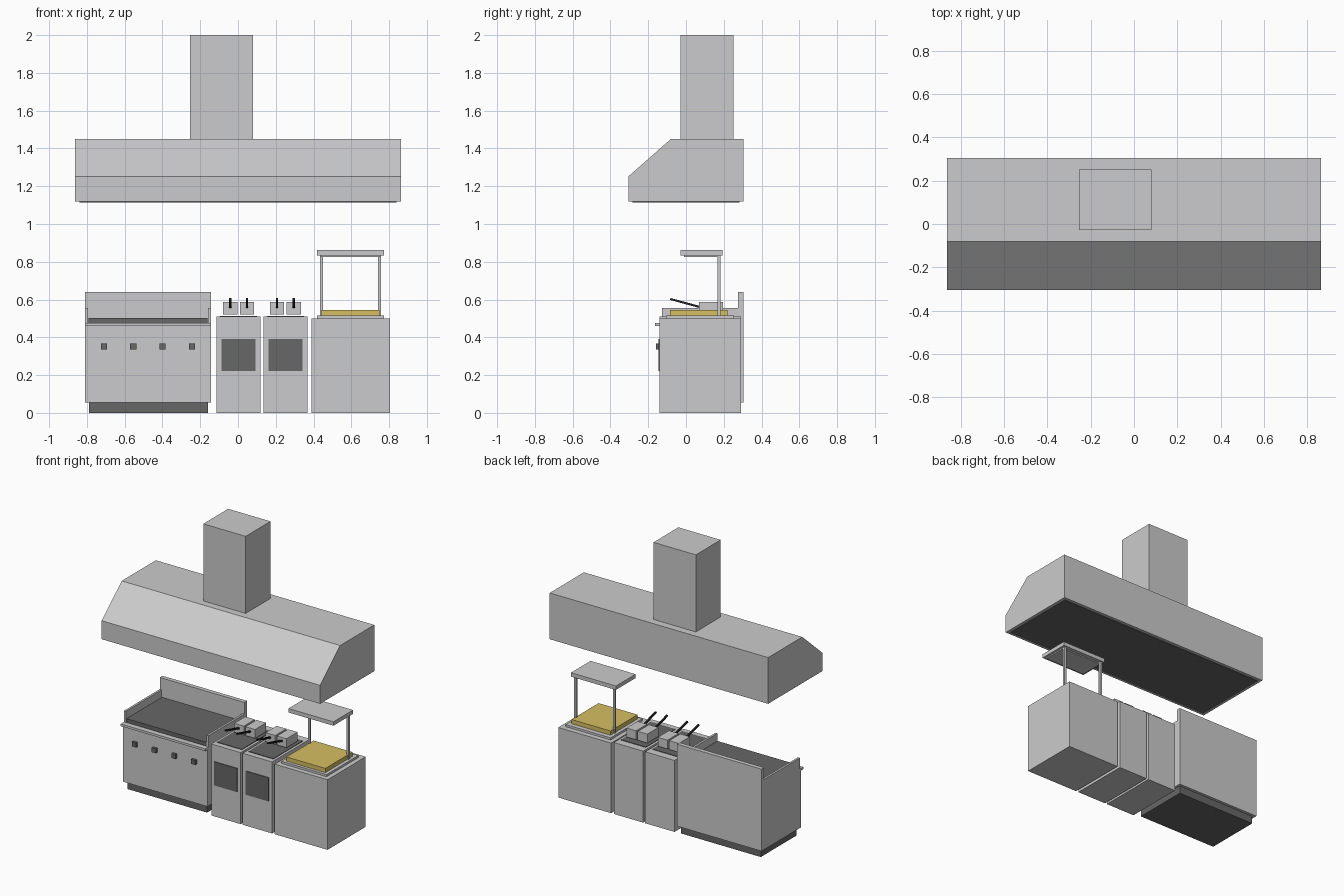
import bpy, bmesh
from mathutils import Vector

cube = bpy.data.objects.get("Cube")
if cube:
    bpy.data.objects.remove(cube, do_unlink=True)


def material(name, rgb):
    m = bpy.data.materials.new(name)
    m.use_nodes = True
    m.diffuse_color = (*rgb, 1)
    m.node_tree.nodes["Principled BSDF"].inputs["Base Color"].default_value = (*rgb, 1)
    return m


steel = material("brushed steel", (0.6, 0.6, 0.61))
dark = material("dark iron", (0.135, 0.135, 0.135))
black = material("black grip", (0.02, 0.02, 0.02))
golden = material("golden food", (0.68, 0.52, 0.12))


def finish(name, bm, mat):
    bmesh.ops.recalc_face_normals(bm, faces=bm.faces[:])
    mesh = bpy.data.meshes.new(name)
    bm.to_mesh(mesh)
    bm.free()
    mesh.materials.append(mat)
    obj = bpy.data.objects.new(name, mesh)
    bpy.context.collection.objects.link(obj)
    return obj


def box(name, x, y, z, mat):
    """Box from (min, max) ranges on each axis."""
    bm = bmesh.new()
    bmesh.ops.create_cube(bm, size=1)
    for v in bm.verts:
        v.co = Vector(r[0] if c < 0 else r[1] for c, r in zip(v.co, (x, y, z)))
    return finish(name, bm, mat)


def extrude_x(name, profile, x, mat):
    """Extrude a (y, z) profile along x."""
    bm = bmesh.new()
    face = bm.faces.new([bm.verts.new((x[0], y, z)) for y, z in profile])
    ext = bmesh.ops.extrude_face_region(bm, geom=[face])["geom"]
    bmesh.ops.translate(bm, vec=(x[1] - x[0], 0, 0),
                        verts=[g for g in ext if isinstance(g, bmesh.types.BMVert)])
    return finish(name, bm, mat)


# Extraction hood and duct
extrude_x("hood", [(-0.305, 1.12), (0.305, 1.12), (0.305, 1.45), (-0.08, 1.45), (-0.305, 1.252)],
          (-0.862, 0.862), steel)
box("hood_filter", (-0.84, 0.84), (-0.283, 0.283), (1.115, 1.122), dark)
box("hood_duct", (-0.254, 0.08), (-0.028, 0.252), (1.45, 2.0), steel)

# Griddle
gx = (-0.81, -0.143)
box("griddle_plinth", (-0.79, -0.16), (-0.12, 0.285), (0, 0.056), dark)
box("griddle_body", gx, (-0.14, 0.3), (0.055, 0.475), steel)
box("griddle_plate", (-0.792, -0.161), (-0.125, 0.275), (0.475, 0.503), dark)
box("griddle_backsplash", gx, (0.275, 0.305), (0.055, 0.64), steel)
box("griddle_rail", gx, (-0.165, -0.139), (0.46, 0.476), steel)
for side, x in (("right", gx[0]), ("left", gx[1] - 0.015)):
    box(side + "_griddle_guard", (x, x + 0.015), (-0.127, 0.276), (0.474, 0.556), steel)
for i in range(4):
    x = -0.71 + i * 0.1555
    box(f"griddle_knob_{i + 1}", (x - 0.016, x + 0.016), (-0.158, -0.138), (0.336, 0.368), dark)

# Two fryers, each with a door window, oil well and a pair of baskets
for n, cx in enumerate((0.003, 0.251), 1):
    box(f"fryer_{n}_body", (cx - 0.116, cx + 0.116), (-0.14, 0.29), (0, 0.51), steel)
    box(f"fryer_{n}_window", (cx - 0.09, cx + 0.09), (-0.145, -0.139), (0.223, 0.392), dark)
    box(f"fryer_{n}_oil_well", (cx - 0.098, cx + 0.098), (-0.1, 0.235), (0.508, 0.514), dark)
    for side, s in (("right", -1), ("left", 1)):
        bx = cx + s * 0.0445
        box(f"fryer_{n}_{side}_basket", (bx - 0.038, bx + 0.038), (0.07, 0.195), (0.522, 0.586), steel)
        extrude_x(f"fryer_{n}_{side}_handle",
                  [(-0.085, 0.598), (-0.082, 0.608), (0.075, 0.566), (0.072, 0.555)],
                  (bx - 0.006, bx + 0.006), black)

# Holding station with heated shelf
box("station_body", (0.388, 0.805), (-0.14, 0.29), (0, 0.5), steel)
box("station_tray", (0.418, 0.773), (-0.106, 0.253), (0.499, 0.515), steel)
box("station_food", (0.442, 0.749), (-0.085, 0.22), (0.514, 0.545), golden)
for side, x in (("right", 0.442), ("left", 0.749)):
    box(side + "_shelf_post", (x - 0.008, x + 0.008), (0.167, 0.183), (0.51, 0.836), steel)
box("heat_shelf", (0.418, 0.773), (-0.028, 0.193), (0.834, 0.862), steel)
box("heat_panel", (0.434, 0.757), (-0.01, 0.166), (0.826, 0.836), steel)
